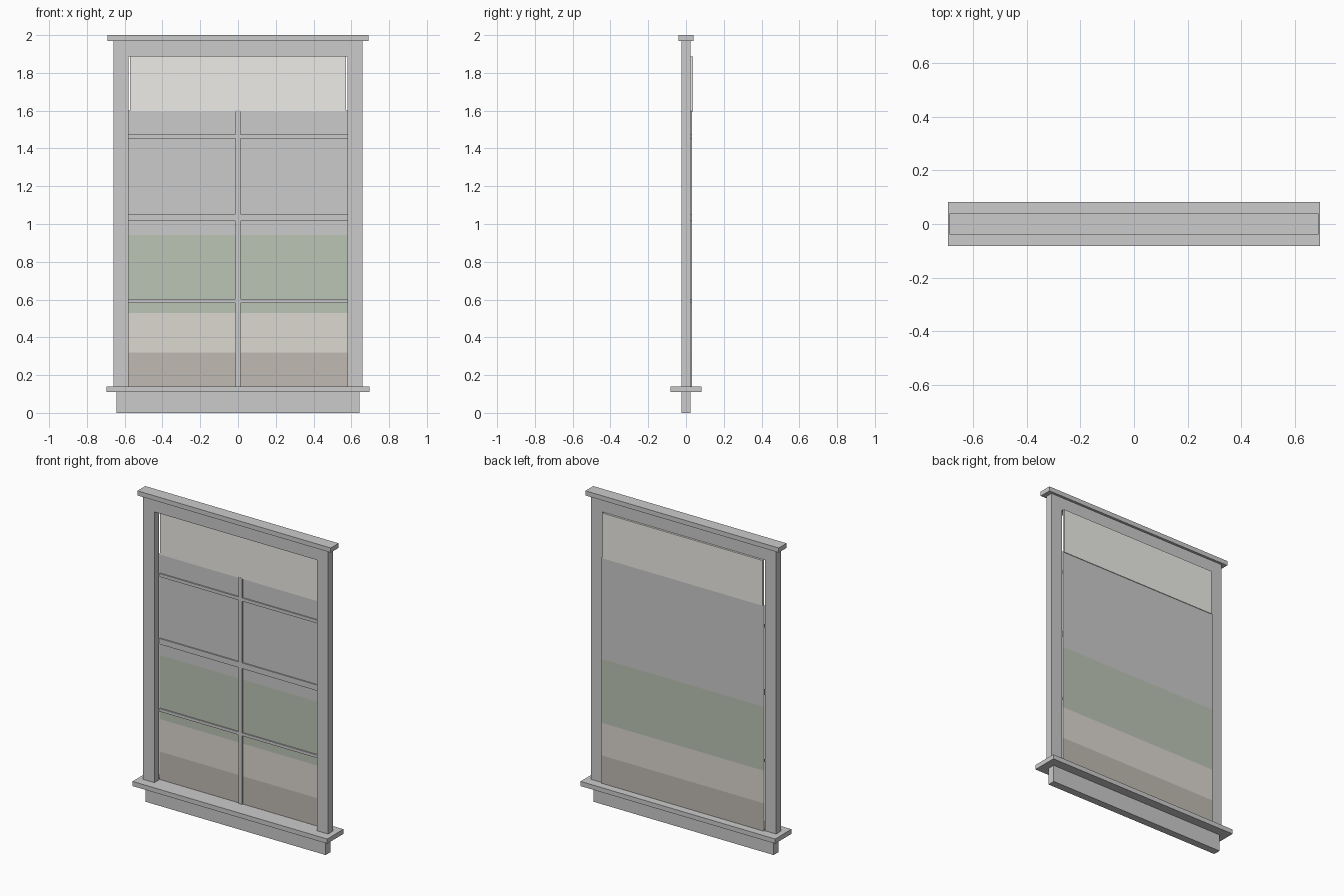
import bpy

if "Cube" in bpy.data.objects:
    bpy.data.objects.remove(bpy.data.objects["Cube"])


def material(name, rgb):
    m = bpy.data.materials.new(name)
    m.diffuse_color = (*rgb, 1)
    m.use_nodes = True
    m.node_tree.nodes["Principled BSDF"].inputs["Base Color"].default_value = m.diffuse_color
    return m


def box(name, x, y, z, mat=None):
    """Box from (min, max) ranges on each axis."""
    bpy.ops.mesh.primitive_cube_add(size=1, location=[sum(r) / 2 for r in (x, y, z)])
    ob = bpy.context.object
    ob.name = name
    ob.scale = [r[1] - r[0] for r in (x, y, z)]
    bpy.ops.object.transform_apply(location=False, rotation=False, scale=True)
    if mat:
        ob.data.materials.append(mat)
    return ob


FRAME_Y = (-0.024, 0.024)
BAR_Y = (0.022, 0.032)
PANE_Y = (0.030, 0.033)
OPEN_X = (-0.58, 0.58)

# Casing: apron, sill, jambs, head and cap
box("apron", (-0.643, 0.643), FRAME_Y, (0, 0.11))
box("sill", (-0.695, 0.695), (-0.083, 0.083), (0.11, 0.14))
for side, x in (("left", (-0.66, -0.58)), ("right", (0.58, 0.66))):
    box(side + "_jamb", x, FRAME_Y, (0.14, 1.97))
box("head_casing", OPEN_X, FRAME_Y, (1.887, 1.97))
box("head_cap", (-0.69, 0.69), (-0.04, 0.04), (1.97, 2.0))

# Glazing bars and meeting rail
box("vertical_bar", (-0.013, 0.013), BAR_Y, (0.14, 1.6))
for name, z in (("lower_bar", (0.583, 0.602)),
                ("meeting_rail", (1.017, 1.054)),
                ("upper_bar", (1.452, 1.473))):
    box(name, OPEN_X, BAR_Y, z)

# Panes with the banded view behind the bars
bands = [
    ("ground_band", (0.14, 0.32), (0.53, 0.50, 0.45)),
    ("path_band", (0.32, 0.53), (0.72, 0.69, 0.64)),
    ("foliage_band", (0.53, 0.943), (0.50, 0.56, 0.46)),
    ("upper_glass", (0.943, 1.6), None),
]
for name, z, rgb in bands:
    box(name, OPEN_X, PANE_Y, z, material(name, rgb) if rgb else None)

# Roller shade
box("roller_shade", (-0.572, 0.572), (0.024, 0.037), (1.595, 1.887),
    material("shade_cloth", (0.85, 0.84, 0.80)))
